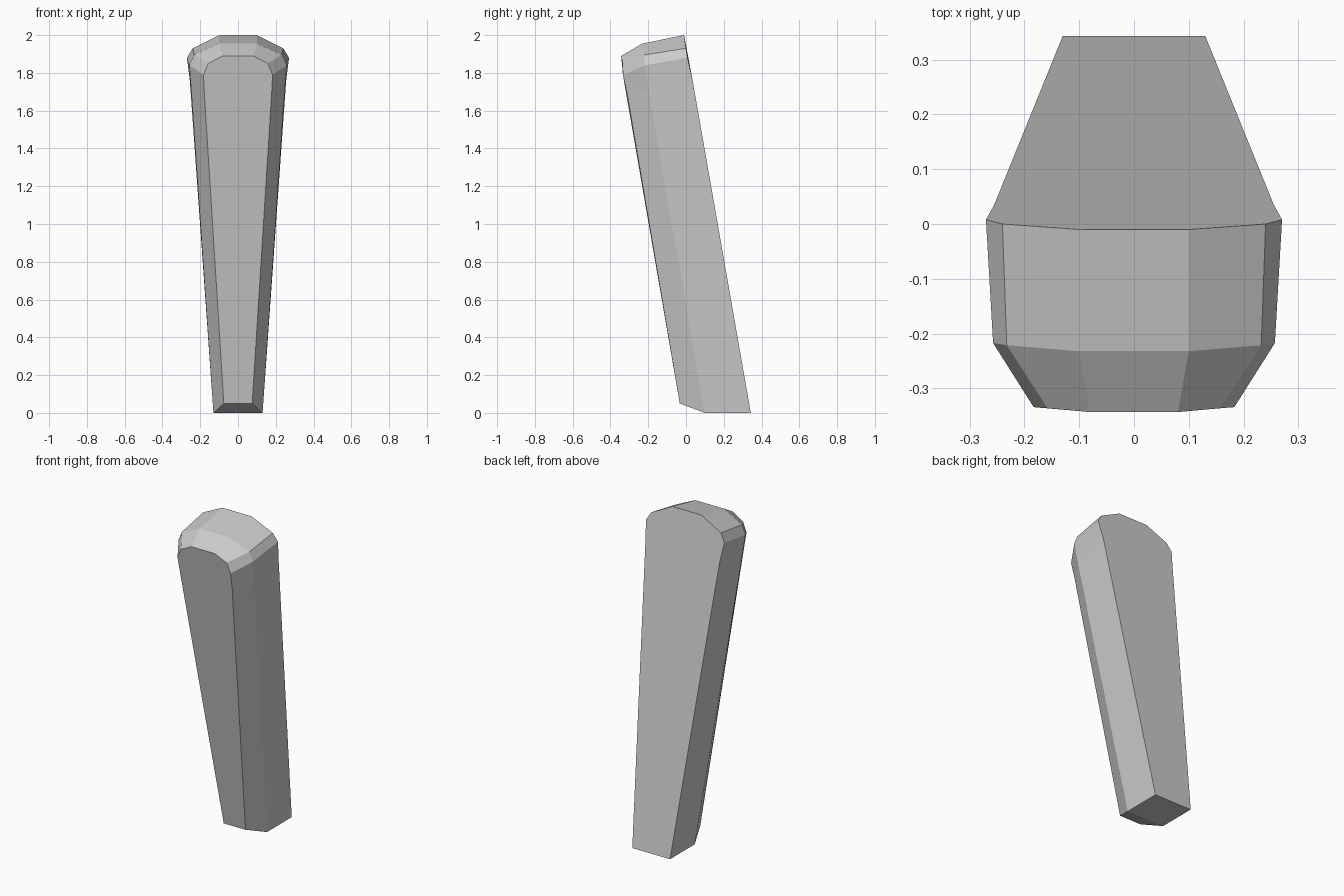
import bpy
import bmesh

if "Cube" in bpy.data.objects:
    bpy.data.objects.remove(bpy.data.objects["Cube"])

# Right half of each outline, foot to crown, as (x, y, z): back, widest middle, inset front
back = [(0.13, 0.343, 0), (0.255, 0.035, 1.76), (0.27, 0.008, 1.88),
        (0.24, 0.0, 1.93), (0.10, -0.01, 2.0)]
middle = [(0.13, 0.10, 0), (0.247, -0.197, 1.70), (0.257, -0.217, 1.84),
          (0.232, -0.221, 1.895), (0.10, -0.232, 1.955)]
front = [(0.075, -0.033, 0.05), (0.178, -0.312, 1.69), (0.183, -0.334, 1.79),
         (0.158, -0.336, 1.85), (0.08, -0.343, 1.89)]


def mirrored_ring(bm, half):
    """Closed outline made from a right half and its mirror image."""
    points = half + [(-x, y, z) for x, y, z in reversed(half)]
    return [bm.verts.new(p) for p in points]


# Tapered, leaning handle: three outlines skinned together and capped
bm = bmesh.new()
rings = [mirrored_ring(bm, half) for half in (back, middle, front)]
for a, b in zip(rings, rings[1:]):
    for i in range(len(a)):
        j = (i + 1) % len(a)
        bm.faces.new((a[i], a[j], b[j], b[i]))
bm.faces.new(rings[0])
bm.faces.new(rings[-1])
bmesh.ops.recalc_face_normals(bm, faces=bm.faces[:])

mesh = bpy.data.meshes.new("tapered_handle")
bm.to_mesh(mesh)
bm.free()
handle = bpy.data.objects.new("tapered_handle", mesh)
bpy.context.collection.objects.link(handle)
